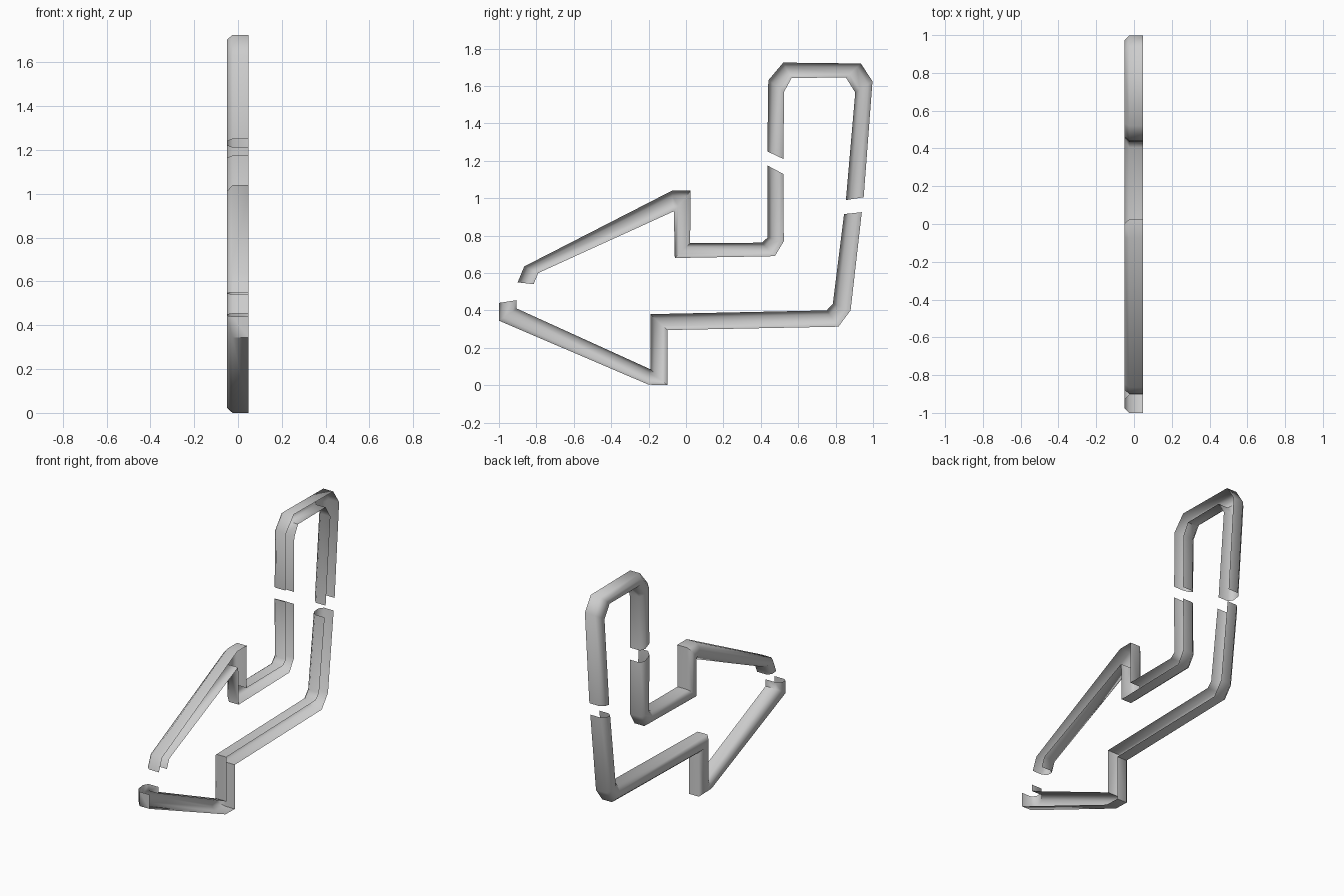
import bpy, bmesh
from mathutils import Vector
from math import radians

if "Cube" in bpy.data.objects:
    bpy.data.objects.remove(bpy.data.objects["Cube"])

FRONT, SHOULDER, BACK = 0.047, -0.025, -0.05   # depth levels of the channel
CHAMFER = 0.26                                  # share of width cut at back corners


def channel(name, stations):
    """Open-fronted channel; each station is (y, z) of one rim, (y, z) of the other."""
    bm = bmesh.new()
    rings = []
    for y0, z0, y1, z1 in stations:
        a, b = Vector((0, y0, z0)), Vector((0, y1, z1))
        prof = [(0, FRONT), (0, SHOULDER), (CHAMFER, BACK),
                (1 - CHAMFER, BACK), (1, SHOULDER), (1, FRONT)]
        rings.append([bm.verts.new(a.lerp(b, t) + Vector((x, 0, 0))) for t, x in prof])
    floors = []
    for r, s in zip(rings, rings[1:]):
        for i in range(5):
            f = bm.faces.new((r[i], r[i + 1], s[i + 1], s[i]))
            if i == 2:
                floors.append(f)
    bm.normal_update()
    # back of the channel must face -x
    if sum(f.normal.x for f in floors) > 0:
        bmesh.ops.reverse_faces(bm, faces=bm.faces[:])
    bmesh.ops.remove_doubles(bm, verts=bm.verts[:], dist=0.0005)
    me = bpy.data.meshes.new(name)
    bm.to_mesh(me)
    bm.free()
    ob = bpy.data.objects.new(name, me)
    bpy.context.collection.objects.link(ob)
    bpy.ops.object.select_all(action='DESELECT')
    ob.select_set(True)
    bpy.context.view_layer.objects.active = ob
    bpy.ops.object.shade_smooth_by_angle(angle=radians(60))
    return ob


# upper arch
channel("top_arch", [
    (0.435, 1.25, 0.52, 1.21),
    (0.44, 1.63, 0.525, 1.57),
    (0.52, 1.725, 0.565, 1.643),
    (0.935, 1.72, 0.855, 1.645),
    (0.997, 1.625, 0.905, 1.565),
    (0.95, 1.005, 0.855, 0.99)])

# lower right leg, long bottom run, step and lower arrow edge
channel("lower_frame", [
    (0.94, 0.925, 0.845, 0.915),
    (0.88, 0.40, 0.785, 0.435),
    (0.815, 0.313, 0.752, 0.40),
    (-0.10, 0.295, -0.19, 0.38),
    (-0.10, 0.0, -0.19, 0.085),
    (-0.20, 0.003, -0.19, 0.085),
    (-1.0, 0.345, -0.905, 0.41),
    (-1.0, 0.44, -0.905, 0.455)])

# upper arrow edge, step and inner leg
channel("middle_frame", [
    (-0.90, 0.55, -0.815, 0.54),
    (-0.865, 0.635, -0.79, 0.60),
    (-0.075, 1.04, -0.065, 0.93),
    (0.025, 1.04, -0.065, 0.93),
    (0.022, 0.76, -0.06, 0.68),
    (0.405, 0.762, 0.475, 0.69),
    (0.437, 0.79, 0.523, 0.77),
    (0.435, 1.175, 0.52, 1.13)])
